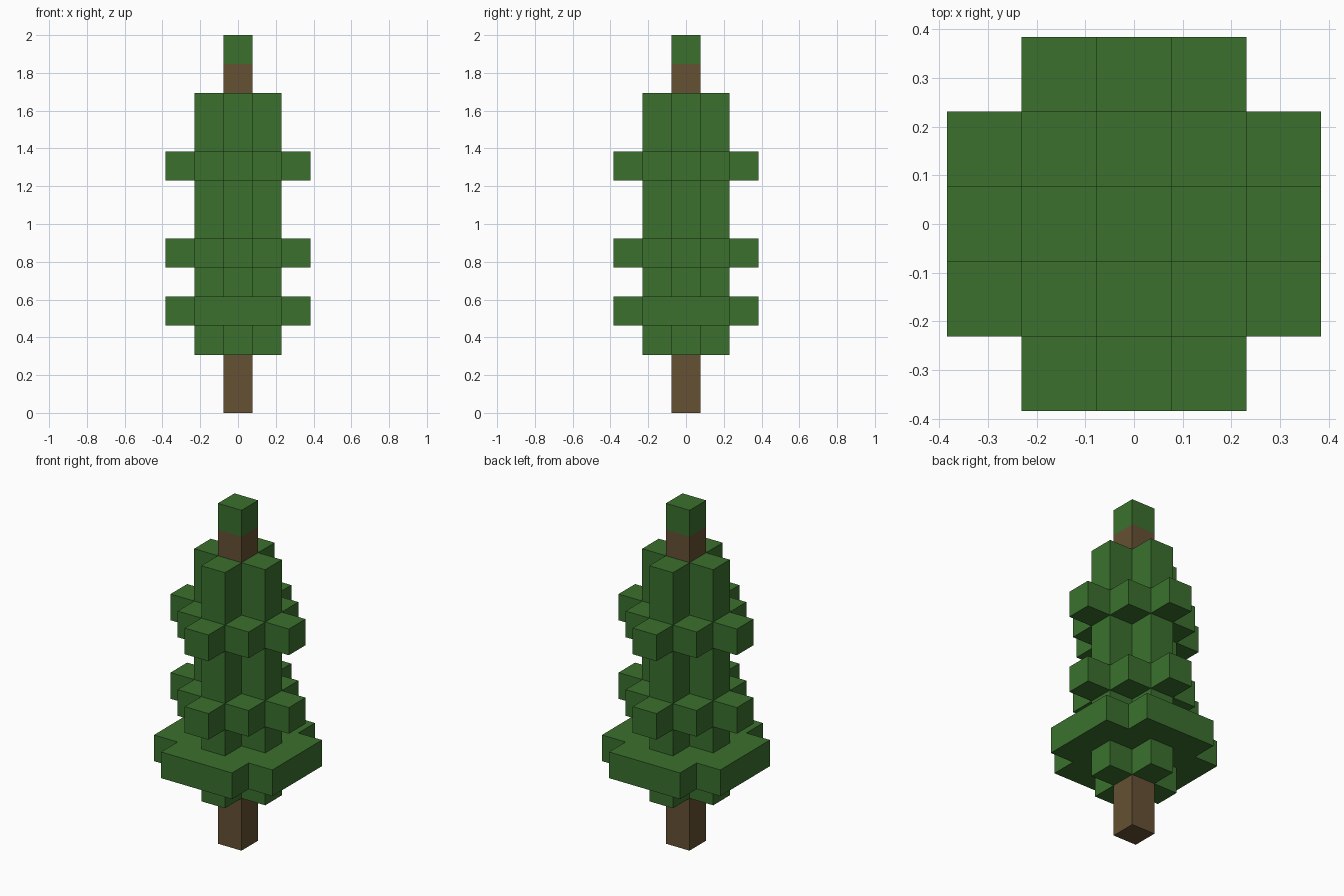
import bpy
import bmesh

cube = bpy.data.objects.get("Cube")
if cube:
    bpy.data.objects.remove(cube, do_unlink=True)

U = 2 / 13  # edge of one block; the tree is thirteen blocks tall


def make_material(name, rgb):
    mat = bpy.data.materials.new(name)
    mat.use_nodes = True
    color = (*rgb, 1)
    mat.diffuse_color = color
    mat.node_tree.nodes["Principled BSDF"].inputs["Base Color"].default_value = color
    return mat


needles = make_material("needle green", (0.043, 0.163, 0.027))
bark = make_material("bark brown", (0.133, 0.082, 0.033))


# Footprints: which block cells a layer fills
def single(x, y):
    return x == 0 and y == 0


def cross(x, y):
    return abs(x) + abs(y) <= 1


def diamond(x, y):
    return abs(x) + abs(y) <= 2


def wide(x, y):
    return abs(x) + abs(y) <= 3


def add_layer(name, footprint, bottom, height, mat):
    """Merge the footprint cells into one outline and extrude it upwards."""
    bm = bmesh.new()
    corners = ((-0.5, -0.5), (0.5, -0.5), (0.5, 0.5), (-0.5, 0.5))
    for x in range(-2, 3):
        for y in range(-2, 3):
            if footprint(x, y):
                bm.faces.new([bm.verts.new(((x + i) * U, (y + j) * U, bottom * U))
                              for i, j in corners])
    bmesh.ops.remove_doubles(bm, verts=bm.verts[:], dist=U / 100)
    bm.normal_update()
    result = bmesh.ops.extrude_face_region(bm, geom=bm.faces[:], use_keep_orig=True)
    top = [v for v in result["geom"] if isinstance(v, bmesh.types.BMVert)]
    bmesh.ops.translate(bm, verts=top, vec=(0, 0, height * U))
    bmesh.ops.recalc_face_normals(bm, faces=bm.faces[:])
    mesh = bpy.data.meshes.new(name)
    bm.to_mesh(mesh)
    bm.free()
    mesh.materials.append(mat)
    obj = bpy.data.objects.new(name, mesh)
    bpy.context.collection.objects.link(obj)


# Layers from the ground up: name, footprint, height in blocks, material
layers = [
    ("trunk", single, 2, bark),
    ("lower_skirt", cross, 1, needles),
    ("wide_branches", wide, 1, needles),
    ("lower_core", cross, 1, needles),
    ("middle_branches", diamond, 1, needles),
    ("middle_core", cross, 2, needles),
    ("upper_branches", diamond, 1, needles),
    ("upper_core", cross, 2, needles),
    ("upper_trunk", single, 1, bark),
    ("tree_tip", single, 1, needles),
]
level = 0
for name, footprint, height, mat in layers:
    add_layer(name, footprint, level, height, mat)
    level += height
